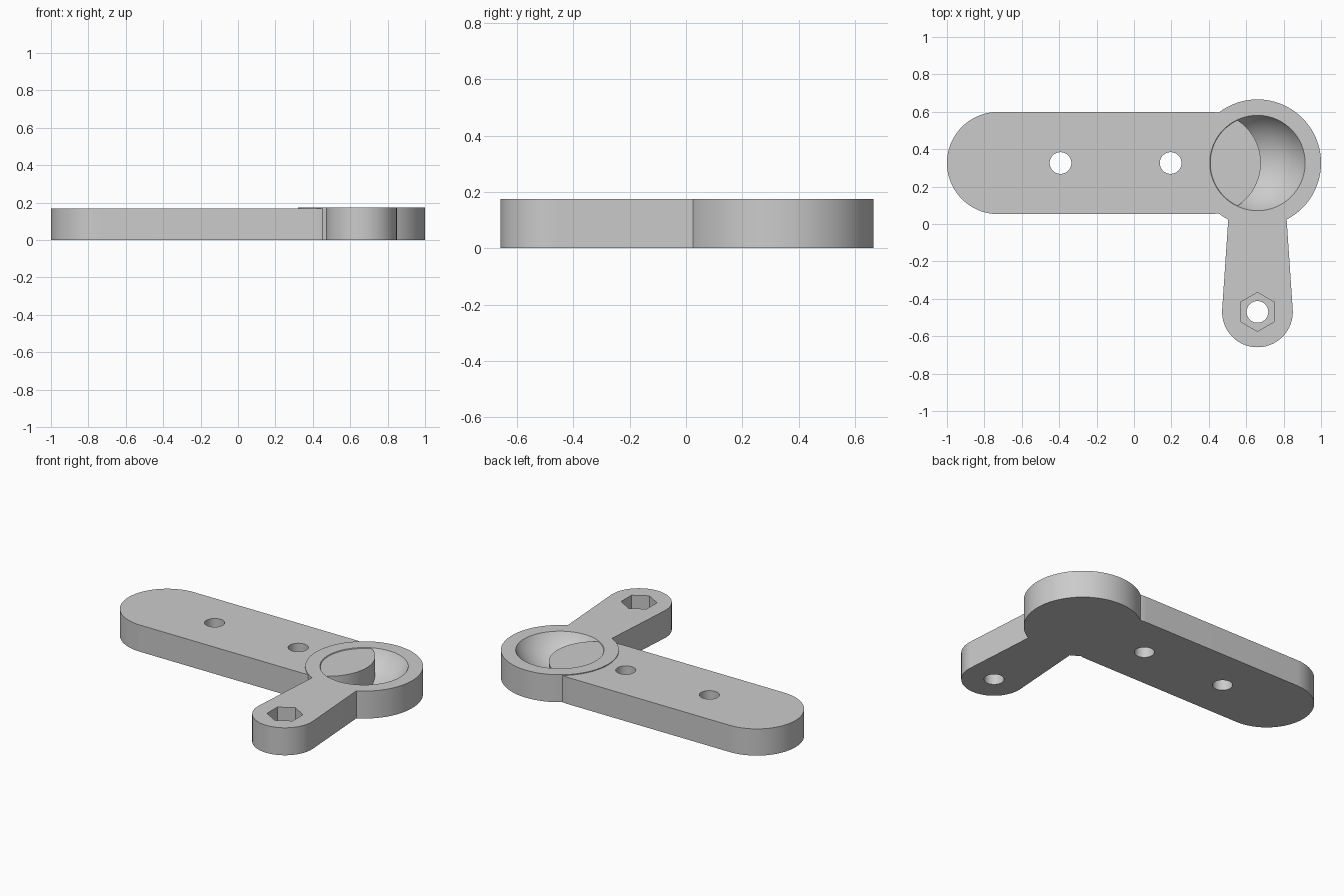
import bpy, bmesh, math

if "Cube" in bpy.data.objects:
    bpy.data.objects.remove(bpy.data.objects["Cube"])

H = 0.175              # full height of ring and lever
ARM_H = 0.170          # arm sits slightly lower
CX, CY = 0.66, 0.326   # ring centre
HOLE_R = 0.058

grey = bpy.data.materials.new("plain grey")
grey.diffuse_color = (0.6, 0.6, 0.6, 1)
grey.use_nodes = True
grey.node_tree.nodes["Principled BSDF"].inputs["Base Color"].default_value = grey.diffuse_color


def arc(x, y, r, a0, a1, n):
    """Points along an arc, angles in degrees."""
    return [(x + r * math.cos(math.radians(a0 + (a1 - a0) * i / n)),
             y + r * math.sin(math.radians(a0 + (a1 - a0) * i / n)))
            for i in range(n + 1)]


def circle(x, y, r, n=96, start=0):
    return arc(x, y, r, start, start + 360, n)[:-1]


def prism(name, outline, z0, z1):
    bm = bmesh.new()
    face = bm.faces.new([bm.verts.new((x, y, z0)) for x, y in outline])
    up = bmesh.ops.extrude_face_region(bm, geom=[face])["geom"]
    bmesh.ops.translate(bm, vec=(0, 0, z1 - z0),
                        verts=[v for v in up if isinstance(v, bmesh.types.BMVert)])
    bmesh.ops.recalc_face_normals(bm, faces=bm.faces)
    return to_object(name, bm)


def to_object(name, bm):
    mesh = bpy.data.meshes.new(name)
    bm.to_mesh(mesh)
    bm.free()
    mesh.materials.append(grey)
    ob = bpy.data.objects.new(name, mesh)
    bpy.context.collection.objects.link(ob)
    return ob


def combine(target, tool, operation):
    """Apply a boolean and remove the tool."""
    mod = target.modifiers.new("boolean", 'BOOLEAN')
    mod.operation, mod.solver, mod.object = operation, 'EXACT', tool
    bpy.context.view_layer.objects.active = target
    bpy.ops.object.modifier_apply(modifier=mod.name)
    bpy.data.objects.remove(tool)


# Ring body with the tapered lever
body = prism("bracket", circle(CX, CY, 0.34, 128), 0, H)
LY = -0.47
lever = [(CX - 0.155, 0.04)] + arc(CX, LY, 0.189, 176, 364, 56) + [(CX + 0.155, 0.04)]
combine(body, prism("lever", lever, 0, H), 'UNION')

# Spherical bowl sunk into the ring
depth, rim = 0.15, 0.255
R = (rim ** 2 + depth ** 2) / (2 * depth)
bm = bmesh.new()
bmesh.ops.create_uvsphere(bm, u_segments=96, v_segments=64, radius=R)
bmesh.ops.translate(bm, verts=bm.verts, vec=(CX, CY, H - depth + R))
combine(body, to_object("bowl_cutter", bm), 'DIFFERENCE')

# Long arm whose round end reaches into the bowl
arm_outline = arc(-0.727, CY, 0.273, 90, 270, 56) + arc(0.405, CY, 0.273, -90, 90, 56)
combine(body, prism("arm", arm_outline, 0, ARM_H), 'UNION')

# Screw holes, and the hexagonal nut pocket in the lever
for x, y in ((-0.393, CY), (0.196, CY), (CX, LY)):
    combine(body, prism("hole_cutter", circle(x, y, HOLE_R, 48), -0.1, 0.3), 'DIFFERENCE')
combine(body, prism("nut_cutter", circle(CX, LY, 0.104, 6, 30), 0.07, 0.3), 'DIFFERENCE')

bpy.ops.object.select_all(action='DESELECT')
body.select_set(True)
bpy.context.view_layer.objects.active = body
bpy.ops.object.shade_smooth_by_angle(angle=math.radians(30))
